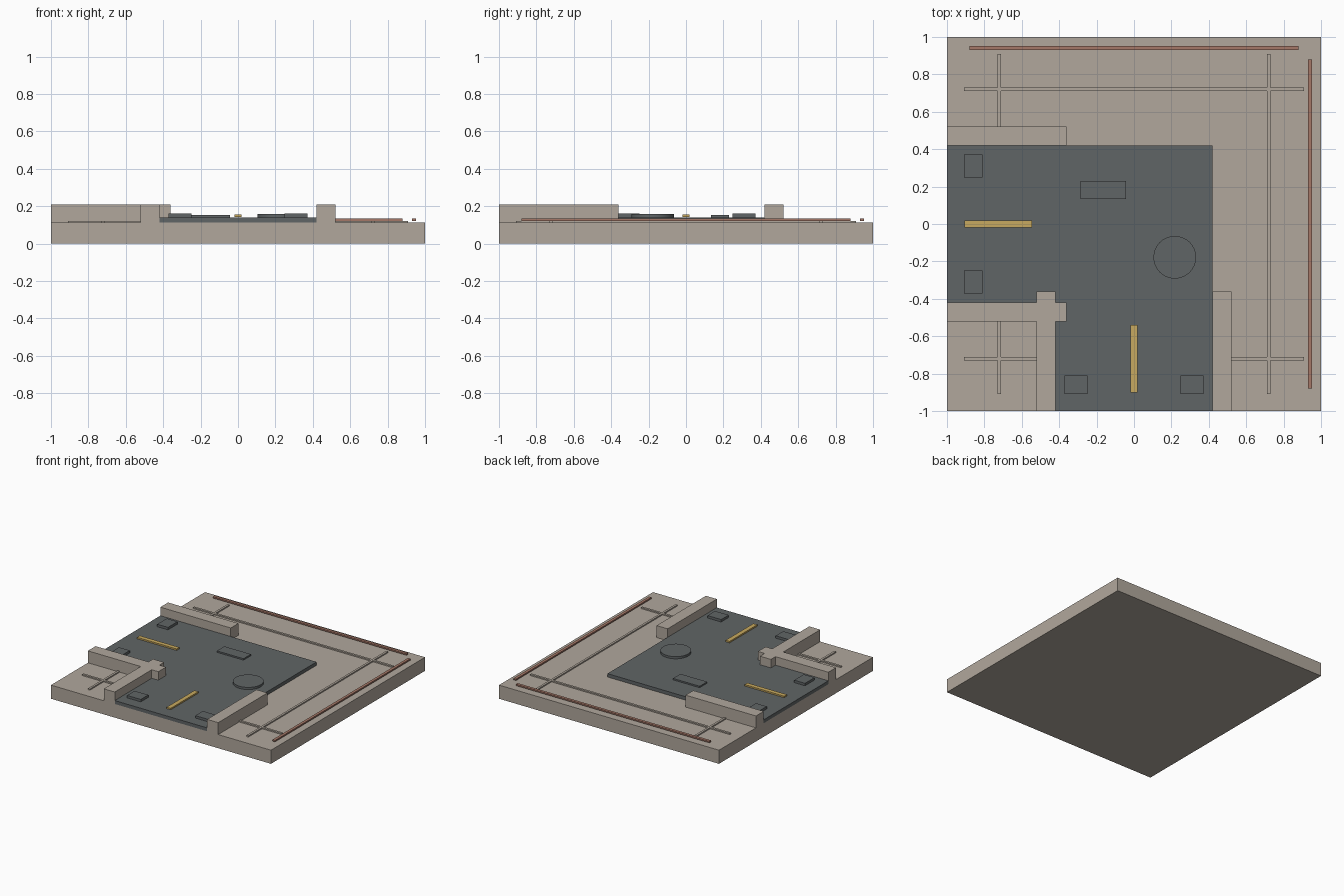
import bpy

if "Cube" in bpy.data.objects:
    bpy.data.objects.remove(bpy.data.objects["Cube"])


def material(name, color):
    m = bpy.data.materials.new(name)
    m.diffuse_color = (*color, 1)
    m.use_nodes = True
    m.node_tree.nodes["Principled BSDF"].inputs["Base Color"].default_value = m.diffuse_color
    return m


STONE = material("warm stone", (0.44, 0.39, 0.335))
ASPHALT = material("dark asphalt", (0.117, 0.130, 0.133))
YELLOW = material("lane yellow", (0.58, 0.40, 0.115))
RUST = material("rust red", (0.38, 0.19, 0.14))


def finish(name, mat):
    ob = bpy.context.object
    ob.name = name
    ob.data.materials.append(mat)
    return ob


def box(name, mat, x0, x1, y0, y1, z0, z1):
    bpy.ops.mesh.primitive_cube_add(
        size=1, location=((x0 + x1) / 2, (y0 + y1) / 2, (z0 + z1) / 2))
    ob = finish(name, mat)
    ob.scale = (x1 - x0, y1 - y0, z1 - z0)
    bpy.ops.object.transform_apply(location=False, rotation=False, scale=True)
    return ob


BASE, ROAD = 0.112, 0.14

# Ground slab
box("base_slab", STONE, -1, 1, -1, 1, 0, BASE)

# L-shaped road: one extruded outline
outline = [(-1, -0.42), (-0.42, -0.42), (-0.42, -1), (0.42, -1), (0.42, 0.42), (-1, 0.42)]
n = len(outline)
verts = [(x, y, z) for z in (BASE, ROAD) for x, y in outline]
faces = [tuple(range(n))[::-1], tuple(range(n, 2 * n))]
faces += [(i, (i + 1) % n, (i + 1) % n + n, i + n) for i in range(n)]
mesh = bpy.data.meshes.new("road")
mesh.from_pydata(verts, [], faces)
mesh.materials.append(ASPHALT)
bpy.context.collection.objects.link(bpy.data.objects.new("road", mesh))

# Curb walls on both sides of each road arm, and thin seams in the paving
for s, side in ((-1, "a"), (1, "b")):
    lo, hi = sorted((s * 0.42, s * 0.52))
    box("curb_west_" + side, STONE, -1, -0.36, lo, hi, BASE, 0.21)
    box("curb_south_" + side, STONE, lo, hi, -1, -0.36, BASE, 0.21)
    c = s * 0.72
    box("seam_x_" + side, STONE, -0.908, 0.908, c - 0.009, c + 0.009, BASE, 0.122)
    box("seam_y_" + side, STONE, c - 0.009, c + 0.009, -0.908, 0.908, BASE, 0.122)
    # Drain covers at the road ends
    d = s * 0.31
    box("drain_west_" + side, ASPHALT, -0.908, -0.81, d - 0.062, d + 0.062, ROAD, 0.16)
    box("drain_south_" + side, ASPHALT, d - 0.062, d + 0.062, -0.908, -0.81, ROAD, 0.16)

# Lane markings
box("lane_mark_west", YELLOW, -0.905, -0.545, -0.018, 0.018, 0.143, 0.155)
box("lane_mark_south", YELLOW, -0.018, 0.018, -0.9, -0.54, 0.143, 0.155)

# Repair patch and manhole cover
box("repair_patch", ASPHALT, -0.285, -0.043, 0.133, 0.23, ROAD, 0.152)
bpy.ops.mesh.primitive_cylinder_add(
    vertices=32, radius=0.114, depth=0.018, location=(0.218, -0.178, ROAD + 0.009))
finish("manhole_cover", ASPHALT)
bpy.ops.object.shade_smooth_by_angle()

# Edge trim rails
box("trim_north", RUST, -0.88, 0.88, 0.93, 0.953, 0.122, 0.134)
box("trim_east", RUST, 0.93, 0.953, -0.88, 0.88, 0.122, 0.134)
